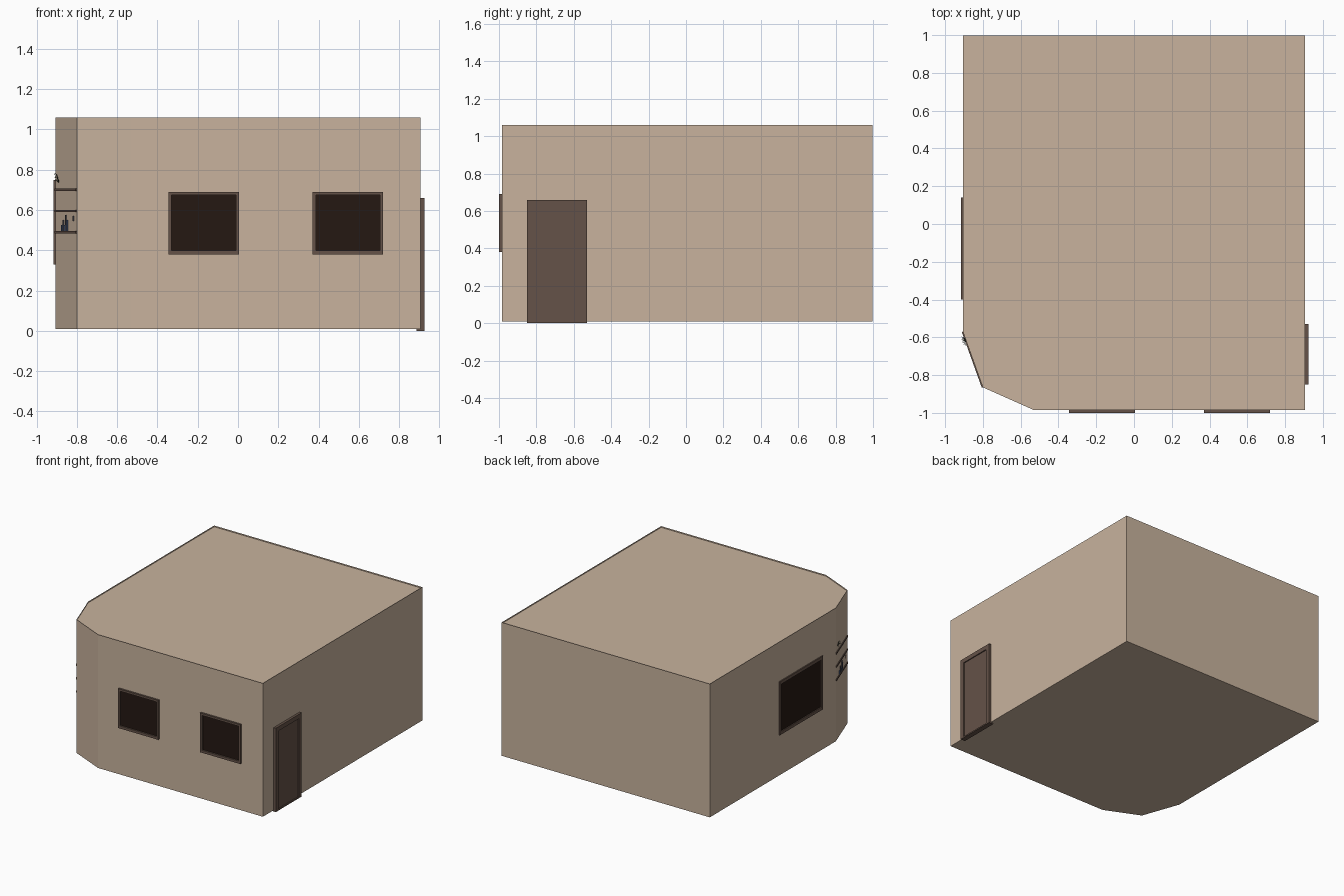
import bpy, bmesh, math, random
from mathutils import Matrix, Vector

if "Cube" in bpy.data.objects:
    bpy.data.objects.remove(bpy.data.objects["Cube"])

random.seed(4)

def material(name, rgb):
    m = bpy.data.materials.new(name)
    m.diffuse_color = (*rgb, 1)
    m.use_nodes = True
    m.node_tree.nodes["Principled BSDF"].inputs["Base Color"].default_value = m.diffuse_color
    return m

PLASTER = material("plaster", (0.58, 0.45, 0.34))
WOOD = material("dark_wood", (0.13, 0.085, 0.065))
GLASS = material("dark_glass", (0.018, 0.009, 0.006))
BLUE = material("book_blue", (0.08, 0.13, 0.26))
GREY = material("book_grey", (0.10, 0.10, 0.13))
LEAF = material("leaf", (0.06, 0.07, 0.05))

def finish(name, bm, mat):
    me = bpy.data.meshes.new(name)
    bm.to_mesh(me)
    bm.free()
    me.materials.append(mat)
    ob = bpy.data.objects.new(name, me)
    bpy.context.collection.objects.link(ob)
    return ob

def box(name, x, y, z, mat, frame=Matrix.Identity(4)):
    """Box from (min, max) ranges, placed in an optional local frame."""
    bm = bmesh.new()
    size = [r[1] - r[0] for r in (x, y, z)]
    mid = [(r[0] + r[1]) / 2 for r in (x, y, z)]
    bmesh.ops.create_cube(bm, size=1, matrix=frame @ Matrix.Translation(mid) @ Matrix.Diagonal((*size, 1)))
    return finish(name, bm, mat)

# Room footprint with the corner cut in three facets
A, B = Vector((-0.906, -0.57, 0)), Vector((-0.80, -0.865, 0))
OUTLINE = [(-0.906, 0.998), A[:2], B[:2], (-0.53, -0.985), (0.906, -0.985), (0.906, 0.998)]

def slab(name, z):
    bm = bmesh.new()
    bm.faces.new([bm.verts.new((x, y, z)) for x, y in OUTLINE])
    bm.normal_update()
    return bm

finish("floor", slab("floor", 0.01), PLASTER)
finish("ceiling", slab("ceiling", 1.05), PLASTER)

# Walls rise slightly above the ceiling
bm = bmesh.new()
low = [bm.verts.new((x, y, 0.01)) for x, y in OUTLINE]
high = [bm.verts.new((x, y, 1.06)) for x, y in OUTLINE]
for i in range(len(OUTLINE)):
    j = (i + 1) % len(OUTLINE)
    bm.faces.new((low[i], low[j], high[j], high[i]))
finish("walls", bm, PLASTER)

def framed(name, frame, u, z, d, border, panel_mat, panel_d, bottom):
    """Four frame bars and a panel; local x along the wall, local -y outward."""
    out = (-d, 0.01)
    box(name + "_left_jamb", (u[0], u[0] + border), out, z, WOOD, frame)
    box(name + "_right_jamb", (u[1] - border, u[1]), out, z, WOOD, frame)
    inner = (u[0] + border, u[1] - border)
    box(name + "_head", inner, out, (z[1] - border, z[1]), WOOD, frame)
    box(name + "_sill", inner, out, (z[0], z[0] + bottom), WOOD, frame)
    box(name + "_panel", inner, (-panel_d, 0.005), (z[0] + bottom, z[1] - border), panel_mat, frame)

front = Matrix.Translation((0, -0.985, 0))
right = Matrix.Translation((0.906, 0, 0)) @ Matrix.Rotation(math.pi / 2, 4, 'Z')
left = Matrix.Translation((-0.906, 0, 0)) @ Matrix.Rotation(-math.pi / 2, 4, 'Z')

# Windows and door
framed("front_window_1", front, (-0.345, 0.005), (0.38, 0.69), 0.015, 0.016, GLASS, 0.004, 0.02)
framed("front_window_2", front, (0.37, 0.72), (0.38, 0.69), 0.015, 0.016, GLASS, 0.004, 0.02)
framed("side_window", left, (-0.14, 0.40), (0.33, 0.75), 0.009, 0.024, GLASS, 0.002, 0.024)
framed("door", right, (-0.85, -0.53), (0.0, 0.66), 0.019, 0.034, WOOD, 0.011, 0.01)
box("door_threshold", (-0.85, -0.53), (-0.019, 0.02), (0, 0.01), WOOD, right)

# Shelves on the cut corner: local x runs along the wall, local y points inward
length = (B - A).length
along = (B - A).normalized()
corner = Matrix.Translation(A) @ Matrix.Rotation(math.atan2(along.y, along.x), 4, 'Z')
for i, z in enumerate((0.49, 0.595, 0.70)):
    box(f"shelf_{i + 1}", (0.0, length), (-0.006, 0.06), (z - 0.006, z + 0.006), WOOD, corner)

# Books poking through the corner wall
for i in range(5):
    s = 0.09 + i * 0.02
    box(f"book_{i + 1}", (s, s + 0.015), (-0.003, 0.05),
        (0.496, random.choice((0.525, 0.55, 0.575))), (BLUE, GREY)[i % 2], corner)
box("small_ornament", (0.255, 0.268), (-0.003, 0.03), (0.545, 0.57), GREY, corner)

# Trailing plant on the top shelf: thin curved stems
cu = bpy.data.curves.new("plant", 'CURVE')
cu.dimensions = '3D'
cu.bevel_depth = 0.0015
cu.bevel_resolution = 0
root = Vector((-0.89, -0.61, 0.735))
for i in range(9):
    a = math.radians(150 + 20 * i)
    reach, rise = random.uniform(0.02, 0.034), random.uniform(0.01, 0.045)
    sp = cu.splines.new('POLY')
    sp.points.add(3)
    for k, p in enumerate(sp.points):
        t = k / 3
        p.co = (root.x + math.cos(a) * reach * t, root.y + math.sin(a) * reach * t,
                root.z + rise * math.sin(t * 2.2) * 1.1, 1)
cu.materials.append(LEAF)
bpy.context.collection.objects.link(bpy.data.objects.new("plant", cu))
